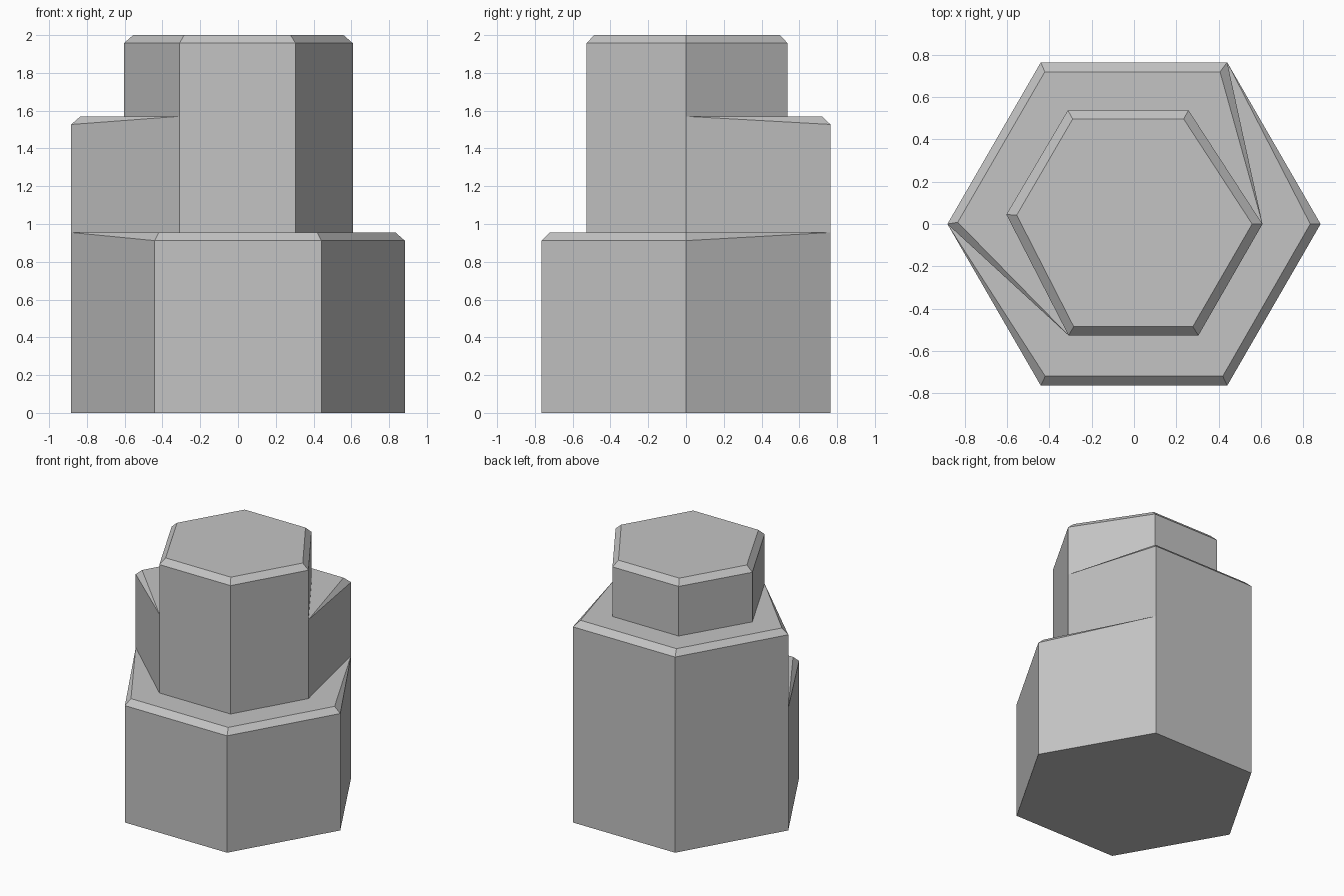
import bpy
import bmesh

cube = bpy.data.objects.get("Cube")
if cube:
    bpy.data.objects.remove(cube, do_unlink=True)

# Outlines, counter-clockwise from the left corner of the plan
LOWER = [(-.883, 0), (-.441, -.765), (.441, -.765), (.883, 0), (.441, .765), (-.441, .765)]
UPPER = [(-.604, .045), (-.31, -.527), (.305, -.527), (.608, 0), (.258, .538), (-.313, .538)]
LOWER_CAP = [(-.834, .008), (-.42, -.72), (.42, -.72), (.834, 0), (.407, .72), (-.422, .72)]
UPPER_CAP = [(-.555, .042), (-.285, -.486), (.278, -.486), (.559, 0), (.235, .497), (-.29, .497)]
FRONT = {1, 2, 3}                 # corners that step in at the low ledge
BACK = {0, 4, 5}                  # corners that step in at the high ledge
LOW, HIGH, TOP, CHAMFER = .955, 1.57, 2.0, .043


def ring(outline, z, swap=None, swapped=(), drop=()):
    """Six corners at z; some taken from another outline, some lowered."""
    return [(*(swap[i] if i in swapped else outline[i]),
             z - CHAMFER if i in drop else z) for i in range(6)]


rings = [
    ring(LOWER, 0),
    ring(LOWER, LOW, drop=FRONT),               # front wall
    ring(LOWER, LOW, LOWER_CAP, FRONT),         # front chamfer
    ring(LOWER, LOW, UPPER, FRONT),             # low ledge
    ring(LOWER, HIGH, UPPER, FRONT, BACK),      # back wall
    ring(LOWER_CAP, HIGH, UPPER, FRONT),        # back chamfer
    ring(UPPER, HIGH),                          # high ledge
    ring(UPPER, TOP - CHAMFER),                 # upper wall
    ring(UPPER_CAP, TOP),                       # top chamfer
]

# Loft the rings into one closed solid
bm = bmesh.new()
loops = [[bm.verts.new(p) for p in r] for r in rings]
for a, b in zip(loops, loops[1:]):
    for i in range(6):
        j = (i + 1) % 6
        bm.faces.new((a[i], a[j], b[j], b[i]))
bm.faces.new(loops[0][::-1])
bm.faces.new(loops[-1])

# Weld shared corners and merge flat neighbours
bmesh.ops.remove_doubles(bm, verts=bm.verts[:], dist=.0005)
bmesh.ops.dissolve_limit(bm, angle_limit=.005, verts=bm.verts[:], edges=bm.edges[:])
bmesh.ops.recalc_face_normals(bm, faces=bm.faces[:])

mesh = bpy.data.meshes.new("stepped_hex_body")
bm.to_mesh(mesh)
bm.free()
body = bpy.data.objects.new("stepped_hex_body", mesh)
bpy.context.collection.objects.link(body)

# Plain grey
grey = bpy.data.materials.new("light_grey")
grey.use_nodes = True
colour = (.55, .55, .55, 1)
grey.diffuse_color = colour
grey.node_tree.nodes["Principled BSDF"].inputs["Base Color"].default_value = colour
mesh.materials.append(grey)
